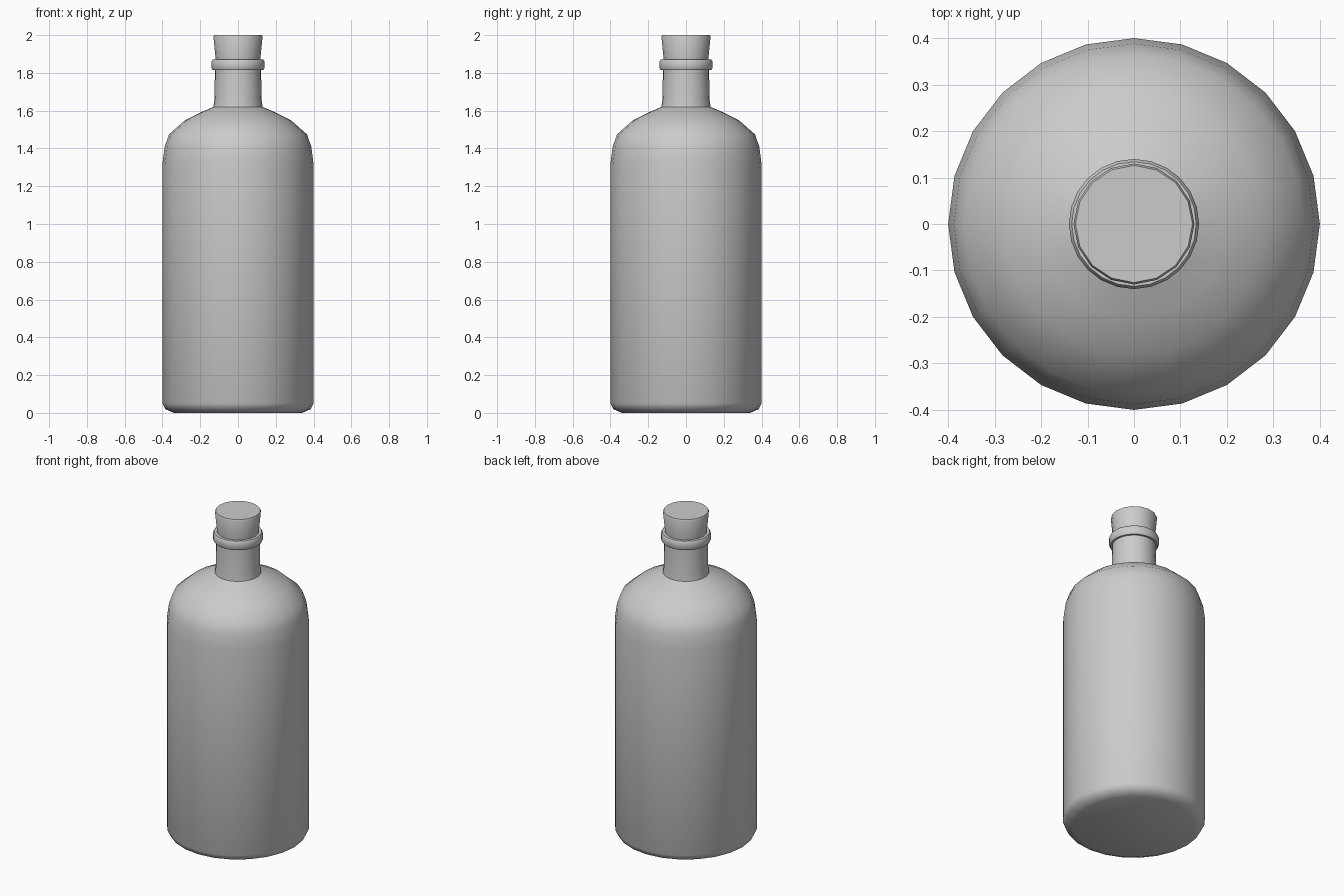
import bpy, bmesh, math

if "Cube" in bpy.data.objects:
    bpy.data.objects.remove(bpy.data.objects["Cube"], do_unlink=True)


def make_material(name, color):
    mat = bpy.data.materials.new(name)
    mat.use_nodes = True
    mat.diffuse_color = color
    mat.node_tree.nodes["Principled BSDF"].inputs["Base Color"].default_value = color
    return mat


def lathe(name, profile, sides, mat):
    """Revolve a (radius, height) profile around the z axis."""
    bm = bmesh.new()
    verts = [bm.verts.new((r, 0, z)) for r, z in profile]
    edges = [bm.edges.new(pair) for pair in zip(verts, verts[1:])]
    bmesh.ops.spin(bm, geom=verts + edges, cent=(0, 0, 0), axis=(0, 0, 1),
                   angle=math.tau, steps=sides, use_duplicate=False)
    bmesh.ops.remove_doubles(bm, verts=bm.verts, dist=0.0005)
    bmesh.ops.recalc_face_normals(bm, faces=bm.faces)
    mesh = bpy.data.meshes.new(name)
    bm.to_mesh(mesh)
    bm.free()
    mesh.materials.append(mat)
    obj = bpy.data.objects.new(name, mesh)
    bpy.context.collection.objects.link(obj)
    bpy.ops.object.select_all(action="DESELECT")
    obj.select_set(True)
    bpy.context.view_layer.objects.active = obj
    bpy.ops.object.shade_smooth_by_angle(angle=math.radians(40))
    return obj


grey = make_material("plain grey", (0.6, 0.6, 0.6, 1))

# Body with rounded foot, domed shoulder and straight neck
lathe("bottle_body", [
    (0, 0), (0.34, 0), (0.385, 0.02), (0.4, 0.05), (0.4, 1.32),
    (0.388, 1.41), (0.365, 1.475), (0.28, 1.55), (0.2, 1.59),
    (0.13, 1.62), (0.125, 1.66), (0.122, 1.82), (0.122, 1.86), (0, 1.86)],
    24, grey)

# Raised lip around the mouth
lathe("neck_lip", [
    (0.12, 1.815), (0.134, 1.815), (0.14, 1.825), (0.14, 1.86),
    (0.134, 1.87), (0.11, 1.87)], 24, grey)

# Tapered stopper
lathe("stopper", [
    (0, 1.8), (0.11, 1.8), (0.118, 1.87), (0.13, 1.99), (0.126, 2), (0, 2)],
    16, grey)
